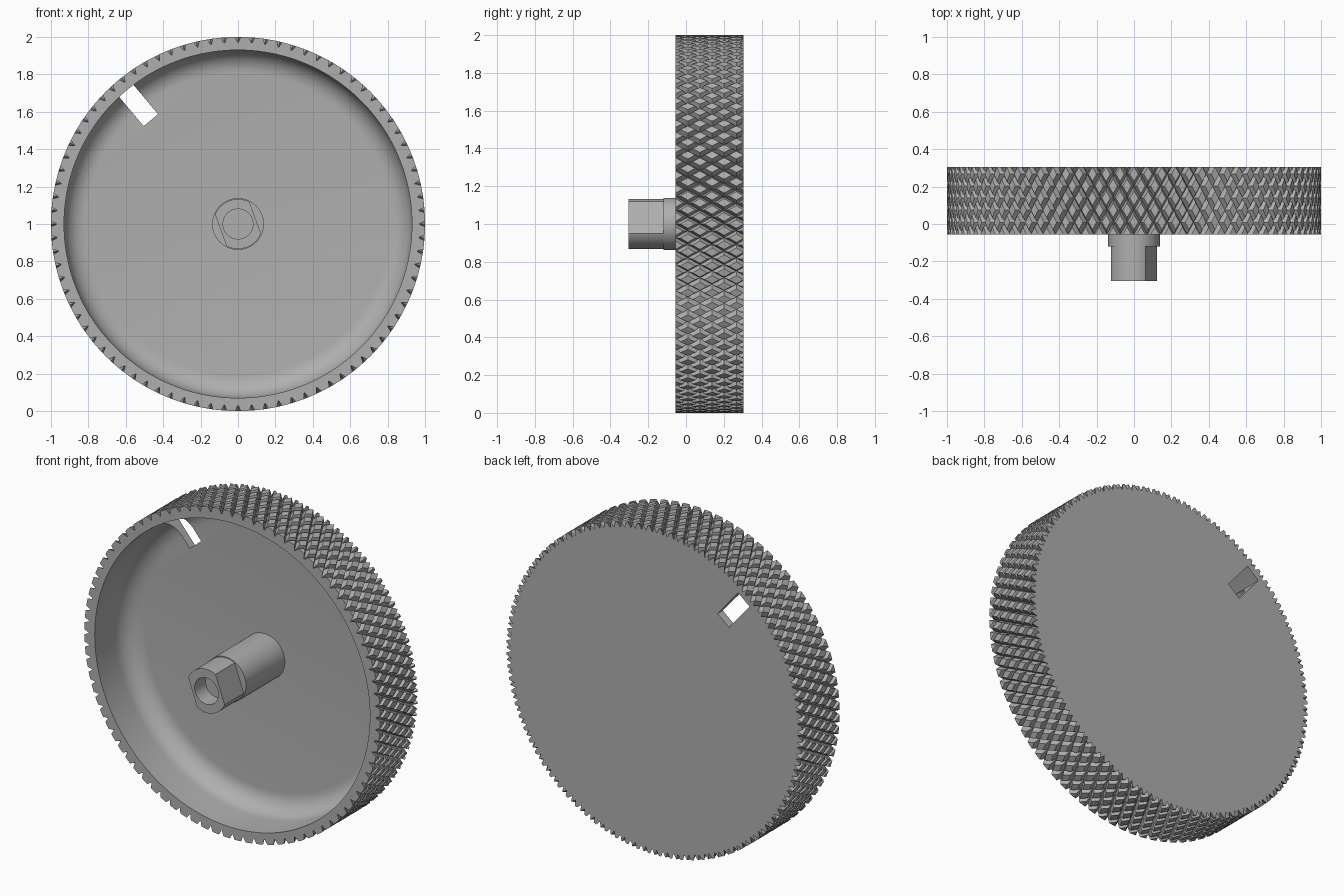
import bpy
import bmesh
from math import pi, sin, cos, radians
from mathutils import Matrix

cube = bpy.data.objects.get("Cube")
if cube:
    bpy.data.objects.remove(cube)

metal = bpy.data.materials.new("grey metal")
metal.use_nodes = True
GREY = (0.43, 0.43, 0.43, 1)
metal.diffuse_color = GREY
metal.node_tree.nodes["Principled BSDF"].inputs["Base Color"].default_value = GREY

FRONT, BACK, FLOOR = -0.055, 0.305, 0.255   # depths along y
CENTRE = 1.0                                # height of the axis


def ring(radius, y, count):
    return [(radius * cos(2 * pi * i / count), y, CENTRE + radius * sin(2 * pi * i / count))
            for i in range(count)]


def loft(name, rows, split_rows=0):
    """Skin a stack of closed rings and cap both ends; the first split_rows
    bands are triangulated with alternating diagonals."""
    bm = bmesh.new()
    loops = [[bm.verts.new(p) for p in row] for row in rows]
    for j, (a, b) in enumerate(zip(loops, loops[1:])):
        n = len(a)
        for i in range(n):
            k = (i + 1) % n
            if j >= split_rows:
                bm.faces.new((a[i], a[k], b[k], b[i]))
            elif (i + j) % 2:
                bm.faces.new((a[i], a[k], b[i]))
                bm.faces.new((a[k], b[k], b[i]))
            else:
                bm.faces.new((a[i], a[k], b[k]))
                bm.faces.new((a[i], b[k], b[i]))
    bm.faces.new(loops[0])
    bm.faces.new(loops[-1])
    bmesh.ops.recalc_face_normals(bm, faces=bm.faces)
    mesh = bpy.data.meshes.new(name)
    bm.to_mesh(mesh)
    bm.free()
    mesh.materials.append(metal)
    obj = bpy.data.objects.new(name, mesh)
    bpy.context.collection.objects.link(obj)
    return obj


def activate(obj):
    bpy.ops.object.select_all(action='DESELECT')
    obj.select_set(True)
    bpy.context.view_layer.objects.active = obj


def smooth(obj):
    activate(obj)
    bpy.ops.object.shade_smooth_by_angle(angle=radians(30))


# Knurled wheel: two crossing sets of helical V grooves on the outside
TEETH, STEPS, BANDS = 84, 10, 28
COUNT = TEETH * STEPS
DEPTH, HALF_WIDTH = 0.033, 2


def groove(step):
    m = step % STEPS
    return max(0, 1 - min(m, STEPS - m) / HALF_WIDTH)


rows = []
for j in range(BANDS, -1, -1):
    row = ring(1, FRONT + (BACK - FRONT) * j / BANDS, COUNT)
    for i, (x, y, z) in enumerate(row):
        r = 1 - DEPTH * max(groove(i + j), groove(i - j))
        row[i] = (x * r, y, CENTRE + (z - CENTRE) * r)
    rows.append(row)

# Hollow front with a rounded corner down to the floor
INNER, FILLET = 0.93, 0.12
rows.append(ring(INNER, FRONT, COUNT))
for s in range(9):
    a = pi / 2 * s / 8
    rows.append(ring(INNER - FILLET * (1 - cos(a)), FLOOR - FILLET * (1 - sin(a)), COUNT))
wheel = loft("knurled_wheel", rows, BANDS)

# Slot through the floor near the rim
slot_angle = radians(130)
slot_in, slot_out, slot_width = 0.725, 0.94, 0.10
bm = bmesh.new()
bmesh.ops.create_cube(bm, size=1)
mid = (slot_in + slot_out) / 2
bm.transform(Matrix.Translation((0, 0, CENTRE))
             @ Matrix.Rotation(-slot_angle, 4, 'Y')
             @ Matrix.Translation((mid, 0.25, 0))
             @ Matrix.Diagonal((slot_out - slot_in, 0.4, slot_width, 1)))
mesh = bpy.data.meshes.new("slot_cutter")
bm.to_mesh(mesh)
bm.free()
mesh.materials.append(metal)
cutter = bpy.data.objects.new("slot_cutter", mesh)
cutter.hide_render = True
bpy.context.collection.objects.link(cutter)
cut = wheel.modifiers.new("slot", 'BOOLEAN')
cut.operation = 'DIFFERENCE'
cut.solver = 'EXACT'
cut.object = cutter
activate(wheel)
bpy.ops.object.modifier_apply(modifier=cut.name)
bpy.data.objects.remove(cutter)
smooth(wheel)

# Shaft with a collar, a tip with two flats and a blind bore
SIDES = 144
nx, nz = cos(radians(20)), sin(radians(20))
FLAT = 0.098


def flatted(radius, y):
    points = []
    for x, _, z in ring(radius, y, SIDES):
        d = x * nx + (z - CENTRE) * nz
        shift = max(-FLAT, min(FLAT, d)) - d
        points.append((x + nx * shift, y, z + nz * shift))
    return points


shaft = loft("shaft", [
    ring(0.138, FLOOR + 0.02, SIDES),
    ring(0.138, -0.12, SIDES),
    flatted(0.133, -0.12),
    flatted(0.133, -0.305),
    ring(0.08, -0.305, SIDES),
    ring(0.08, -0.2, SIDES),
])
smooth(shaft)
